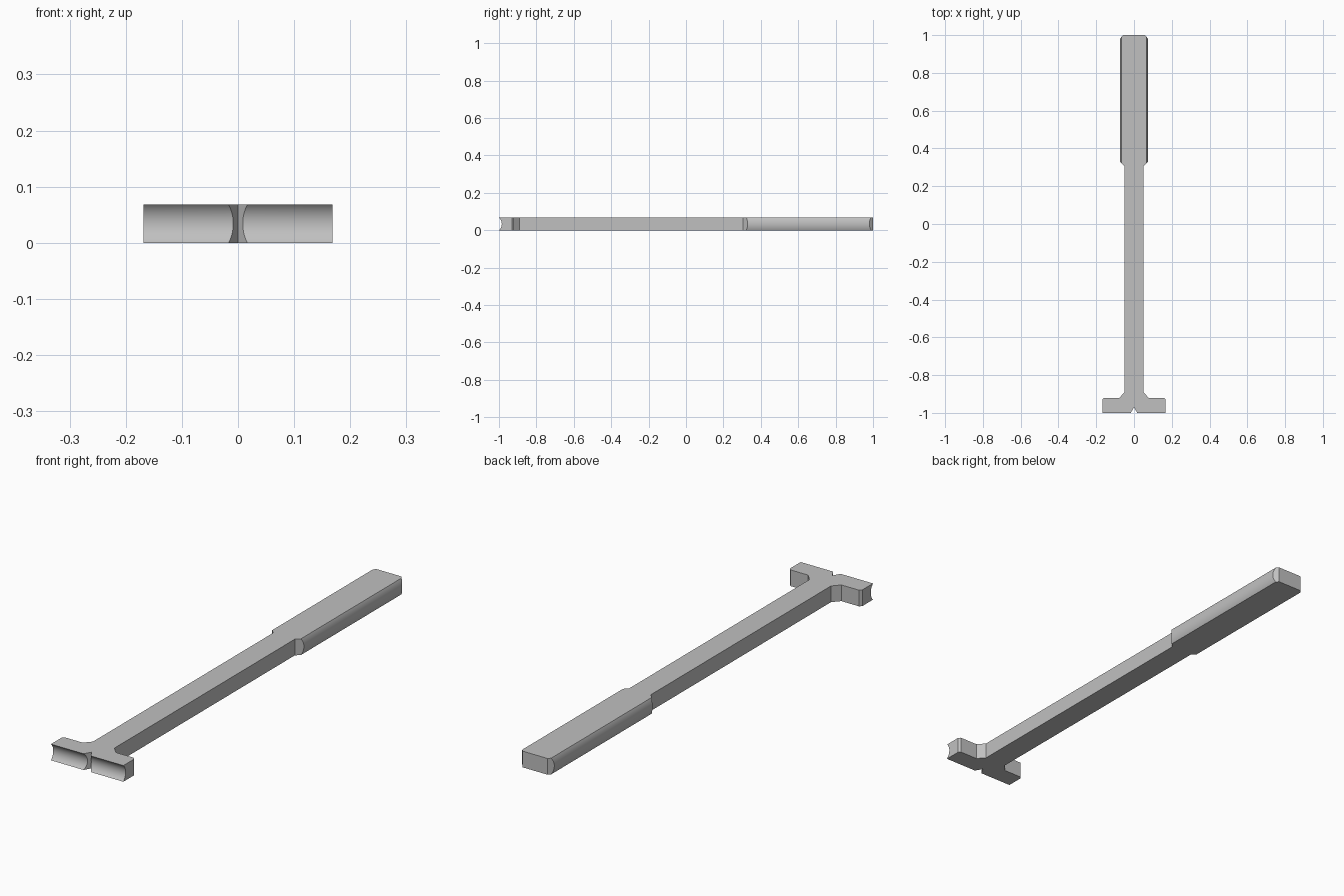
import bpy, bmesh, math
from mathutils import Vector

cube = bpy.data.objects.get("Cube")
if cube:
    bpy.data.objects.remove(cube)

THICK = 0.068
MID = THICK / 2

steel = bpy.data.materials.new("grey_steel")
steel.use_nodes = True
GREY = (0.53, 0.53, 0.53, 1)
steel.diffuse_color = GREY
steel.node_tree.nodes["Principled BSDF"].inputs["Base Color"].default_value = GREY


def prism(name, points, direction):
    """Extrude a closed polygon along a direction."""
    bm = bmesh.new()
    face = bm.faces.new([bm.verts.new(p) for p in points])
    grown = bmesh.ops.extrude_face_region(bm, geom=[face])["geom"]
    verts = [v for v in grown if isinstance(v, bmesh.types.BMVert)]
    bmesh.ops.translate(bm, verts=verts, vec=Vector(direction))
    bmesh.ops.recalc_face_normals(bm, faces=bm.faces)
    mesh = bpy.data.meshes.new(name)
    bm.to_mesh(mesh)
    bm.free()
    mesh.materials.append(steel)
    obj = bpy.data.objects.new(name, mesh)
    bpy.context.collection.objects.link(obj)
    return obj


# Half outline: notch, T-shaped head, shaft, grip
half = [(0.0227, -1.01), (0.168, -1.01), (0.168, -0.93), (0.16, -0.92),
        (0.077, -0.92), (0.05, -0.89), (0.05, 0.305), (0.075, 0.33),
        (0.075, 0.98), (0.058, 1.0)]
outline = [(0, -0.97)] + half + [(-x, y) for x, y in reversed(half)]
tool = prism("scraper_tool", [(x, y, 0) for x, y in outline], (0, 0, THICK))

# Round groove along the front of the head
R = 0.046
ring = [2 * math.pi * i / 96 for i in range(96)]
cutters = [prism("groove_cutter",
                 [(-0.3, -1.031 + R * math.cos(a), MID + R * math.sin(a)) for a in ring],
                 (0.6, 0, 0))]

# Rounded long sides of the grip
R = 0.0762
arc = [math.asin(0.045 / R) * (i / 12 - 1) for i in range(25)]
for side in (-1, 1):
    profile = [(0.075 - R + R * math.cos(a), MID + R * math.sin(a)) for a in arc]
    profile += [(0.12, MID + 0.045), (0.12, MID - 0.045)]
    cutters.append(prism("grip_side_cutter",
                         [(side * x, 0.2, z) for x, z in profile], (0, 0.9, 0)))

for cutter in cutters:
    cutter.hide_render = True
    mod = tool.modifiers.new("cut", 'BOOLEAN')
    mod.operation = 'DIFFERENCE'
    mod.solver = 'EXACT'
    mod.object = cutter

# Bake the cuts, then smooth the curved faces
bpy.context.view_layer.update()
graph = bpy.context.evaluated_depsgraph_get()
baked = bpy.data.meshes.new_from_object(tool.evaluated_get(graph))
tool.modifiers.clear()
tool.data = baked
for cutter in cutters:
    bpy.data.objects.remove(cutter)

bpy.ops.object.select_all(action='DESELECT')
tool.select_set(True)
bpy.context.view_layer.objects.active = tool
bpy.ops.object.shade_smooth_by_angle(angle=math.radians(20))
